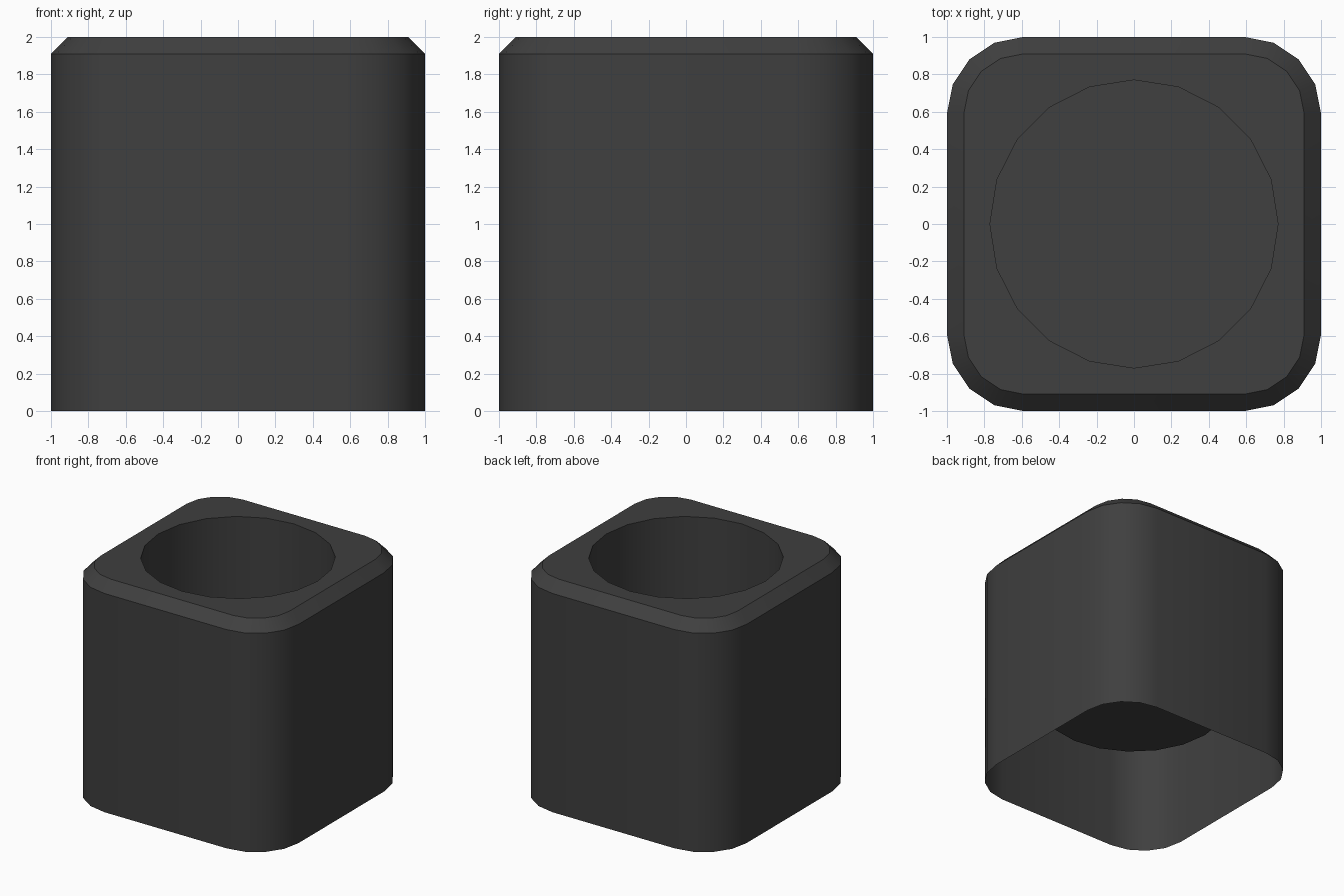
import bpy
import bmesh
from math import sin, cos, pi

cube = bpy.data.objects.get("Cube")
if cube:
    bpy.data.objects.remove(cube, do_unlink=True)

# Colour
charcoal = bpy.data.materials.new("charcoal")
charcoal.use_nodes = True
colour = (0.05, 0.05, 0.05, 1)
charcoal.diffuse_color = colour
bsdf = next(n for n in charcoal.node_tree.nodes if n.type == "BSDF_PRINCIPLED")
bsdf.inputs["Base Color"].default_value = colour
bsdf.inputs["Roughness"].default_value = 0.8

CORNER = 0.59   # centre of each rounded corner
STEPS = 4       # segments per corner


def rounded_square(radius, z):
    """Counter-clockwise rounded square; radius is that of its corners."""
    ring = []
    for q in range(4):
        mid = pi / 4 + q * pi / 2
        cx = CORNER * (1 if cos(mid) > 0 else -1)
        cy = CORNER * (1 if sin(mid) > 0 else -1)
        for k in range(STEPS + 1):
            a = (q + k / STEPS) * pi / 2
            ring.append((cx + radius * cos(a), cy + radius * sin(a), z))
    return ring


def circle(radius, z, sides=4 * (STEPS + 1)):
    return [(radius * cos(2 * pi * i / sides), radius * sin(2 * pi * i / sides), z)
            for i in range(sides)]


# Open-bottomed shell: walls, chamfer, flat top, round well and its floor
rings = [
    rounded_square(0.41, 0),
    rounded_square(0.41, 1.91),
    rounded_square(0.32, 2),
    circle(0.77, 2),
    circle(0.77, 0.68),
]

bm = bmesh.new()
loops = [[bm.verts.new(p) for p in ring] for ring in rings]
for a, b in zip(loops, loops[1:]):
    for i in range(len(a)):
        j = (i + 1) % len(a)
        bm.faces.new((a[i], a[j], b[j], b[i]))
bm.faces.new(loops[-1])

mesh = bpy.data.meshes.new("hollow_block")
bm.to_mesh(mesh)
bm.free()
mesh.materials.append(charcoal)
block = bpy.data.objects.new("hollow_block", mesh)
bpy.context.collection.objects.link(block)

# Smooth rounded sides, crisp chamfer and rim
bpy.ops.object.select_all(action="DESELECT")
block.select_set(True)
bpy.context.view_layer.objects.active = block
bpy.ops.object.shade_smooth_by_angle(angle=pi / 6)
